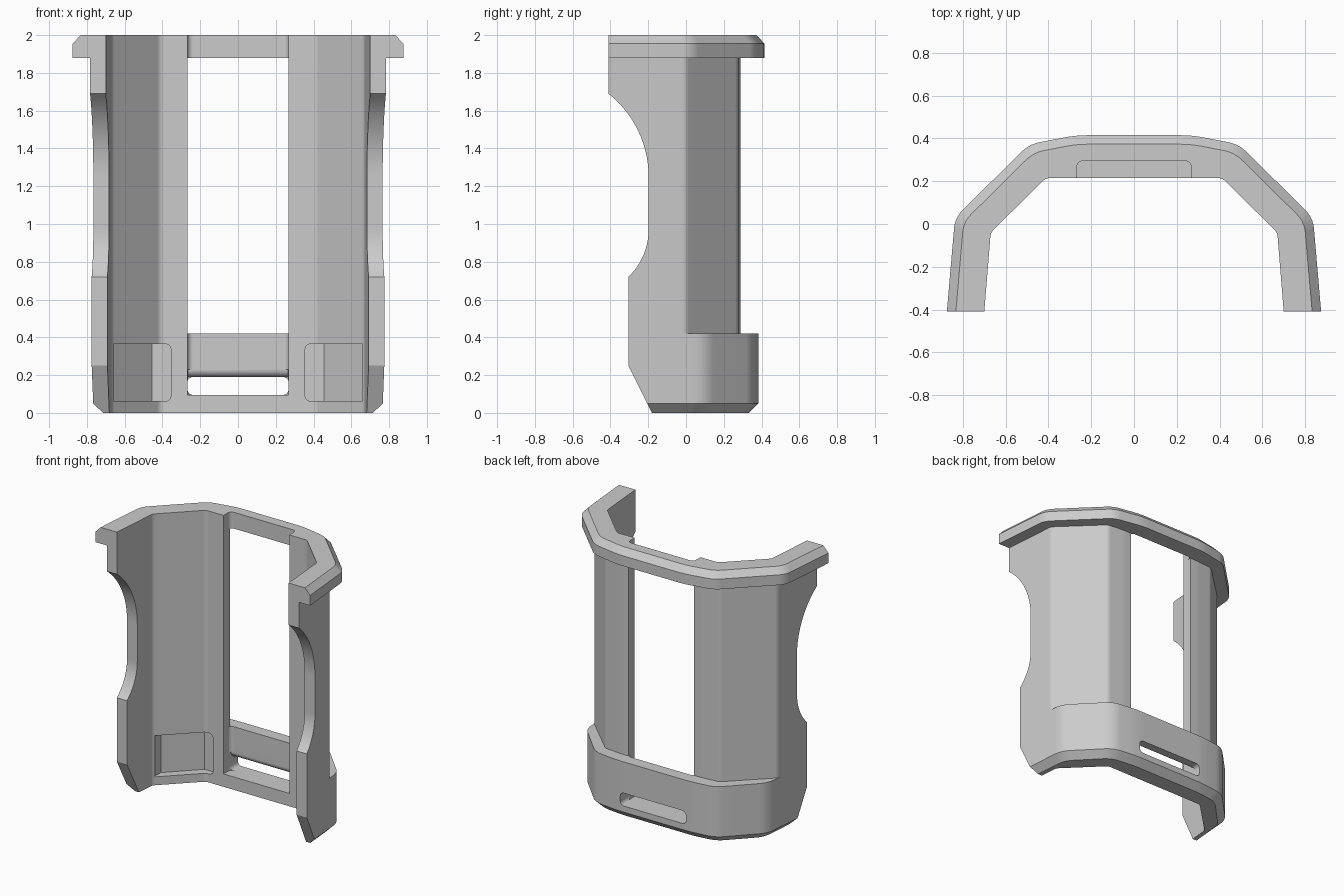
import bpy, bmesh, math
from mathutils import Vector

if "Cube" in bpy.data.objects:
    bpy.data.objects.remove(bpy.data.objects["Cube"])

grey = bpy.data.materials.new("light_grey")
grey.use_nodes = True
COLOUR = (0.6, 0.6, 0.6, 1)
grey.diffuse_color = COLOUR
grey.node_tree.nodes["Principled BSDF"].inputs["Base Color"].default_value = COLOUR


def rounded(points, t, steps=5):
    """Replace the inner corners of an open path with short curves."""
    pts = [Vector(p) for p in points]
    path = [pts[0]]
    for a, p, b in zip(pts, pts[1:], pts[2:]):
        s = p + (a - p).normalized() * t
        e = p + (b - p).normalized() * t
        for i in range(steps + 1):
            u = i / steps
            path.append(s * (1 - u) ** 2 + p * 2 * u * (1 - u) + e * u * u)
    return path + [pts[-1]]


def arch(half, t, inset=0.0):
    """Mirror half a plan path, move it inwards, and round its corners."""
    pts = [Vector(p) for p in half]
    pts += [Vector((-p.x, p.y)) for p in reversed(pts)]
    moved = []
    for i, p in enumerate(pts):
        if i in (0, len(pts) - 1):
            moved.append(p - Vector((math.copysign(inset, p.x), 0)))
            continue
        d1 = (p - pts[i - 1]).normalized()
        d2 = (pts[i + 1] - p).normalized()
        n1, n2 = Vector((-d1.y, d1.x)), Vector((-d2.y, d2.x))
        moved.append(p + (n1 + n2) * inset / (1 + n1.dot(n2)))
    return rounded(moved, t)


def make_object(name, bm):
    bmesh.ops.recalc_face_normals(bm, faces=bm.faces)
    mesh = bpy.data.meshes.new(name)
    bm.to_mesh(mesh)
    bm.free()
    mesh.materials.append(grey)
    obj = bpy.data.objects.new(name, mesh)
    bpy.context.collection.objects.link(obj)
    return obj


def loft(rings):
    """Closed solid through 3D rings of equal length."""
    bm = bmesh.new()
    loops = [[bm.verts.new(p) for p in ring] for ring in rings]
    for low, high in zip(loops, loops[1:]):
        for i in range(len(low)):
            j = (i + 1) % len(low)
            bm.faces.new((low[i], low[j], high[j], high[i]))
    bm.faces.new(loops[0])
    bm.faces.new(loops[-1])
    return bm


def shell(name, half, t, levels):
    """Arched solid; levels are (height, outer inset)."""
    inner = arch(INNER, 0.02)[::-1]
    rings = [[(p.x, p.y, z) for p in arch(half, t, d) + inner] for z, d in levels]
    return make_object(name, loft(rings))


def plan_prism(outline, z0, z1):
    return loft([[(x, y, z) for x, y in outline] for z in (z0, z1)])


def side_prism(outline, w):
    return loft([[(x, y, z) for y, z in outline] for x in (-w, w)])


def bevel_where(bm, rule, radius):
    edges = [e for e in bm.edges if rule(*(v.co for v in e.verts))]
    bmesh.ops.bevel(bm, geom=edges, offset=radius, segments=5, profile=0.5,
                    affect='EDGES')


def cut(bm, *targets):
    cutter = make_object("cutter", bm)
    cutter.hide_render = True
    for obj in targets:
        mod = obj.modifiers.new("cut", 'BOOLEAN')
        mod.operation, mod.solver, mod.object = 'DIFFERENCE', 'EXACT', cutter
        bpy.context.view_layer.objects.active = obj
        bpy.ops.object.modifier_apply(modifier=mod.name)
    bpy.data.objects.remove(cutter)


# Plan paths from the front edge round to the back, on the left half
INNER = [(0.70, -0.41), (0.67, -0.04), (0.412, 0.215)]
WALL = [(0.783, -0.41), (0.75, 0.0), (0.465, 0.275), (0.33, 0.288)]
BAND = [(0.783, -0.41), (0.742, 0.10), (0.49, 0.36), (0.30, 0.384)]
RIM = [(0.875, -0.41), (0.837, 0.03), (0.49, 0.373), (0.27, 0.415)]

# Main parts
wall = shell("side_walls", WALL, 0.02, [(0.42, 0), (1.88, 0)])
band = shell("bottom_band", BAND, 0.06, [(0, 0.05), (0.05, 0), (0.42, 0)])
rim = shell("top_rim", RIM, 0.05, [(1.88, 0), (1.955, 0), (2.0, 0.042)])


def arc(y, z, radius, a0, a1, steps=14):
    return [(y + radius * math.cos(a0 + (a1 - a0) * i / steps),
             z + radius * math.sin(a0 + (a1 - a0) * i / steps))
            for i in range(steps + 1)]


# Scooped front edges of the sides
UP, LOW, WAIST = 0.5625, 0.345, -0.198
scoop = [(-0.6, 1.69)]
scoop += arc(WAIST - UP, 1.25, UP, math.asin(0.44 / UP), 0)
scoop += arc(WAIST - LOW, 0.97, LOW, 0, -math.asin(0.25 / LOW))
scoop += [(-0.305, 0.25), (-0.155, -0.05), (-0.6, -0.05)]
cut(side_prism(scoop, 1.2), wall, band)

# Back window, and the shallow channel continuing it through rim and band
HALF = 0.268
box = lambda y0, y1: [(-HALF, y0), (HALF, y0), (HALF, y1), (-HALF, y1)]
cut(plan_prism(box(0.1, 0.6), 0.3, 1.95), wall)
channel = plan_prism(box(0.1, 0.295), 0.095, 2.1)
bevel_where(channel, lambda a, b: abs(a.z - b.z) > 1 and a.y > 0.2, 0.03)
cut(channel, band, rim)

# Rounded slot through the band, with a curved upper lip
slot = plan_prism(box(0.15, 0.6), 0.095, 0.19)
bevel_where(slot, lambda a, b: abs(a.y - b.y) > 0.2, 0.03)
cut(slot, band)
lip = [(0.25, 0.15), (0.335, 0.15)]
lip += arc(0.335, 0.23, 0.04, -math.pi / 2, -math.pi, 6) + [(0.25, 0.23)]
cut(side_prism(lip, HALF - 0.002), band)

# Inner corner pockets
POCKET = [(0.60, -0.02), (0.668, -0.03), (0.663, 0.05),
          (0.455, 0.26), (0.355, 0.26), (0.355, 0.18)]
for side in (1, -1):
    pocket = plan_prism([(side * x, y) for x, y in POCKET], 0.062, 0.365)
    bevel_where(pocket, lambda a, b: abs(a.z - b.z) < 0.01
                and max(abs(a.x), abs(b.x)) < 0.36, 0.03)
    cut(pocket, band)

# Smooth rounded corners, crisp edges
for obj in (wall, band, rim):
    bpy.ops.object.select_all(action='DESELECT')
    obj.select_set(True)
    bpy.context.view_layer.objects.active = obj
    bpy.ops.object.shade_smooth_by_angle(angle=math.radians(25))
    obj.modifiers.new("even_shading", 'WEIGHTED_NORMAL').keep_sharp = True
